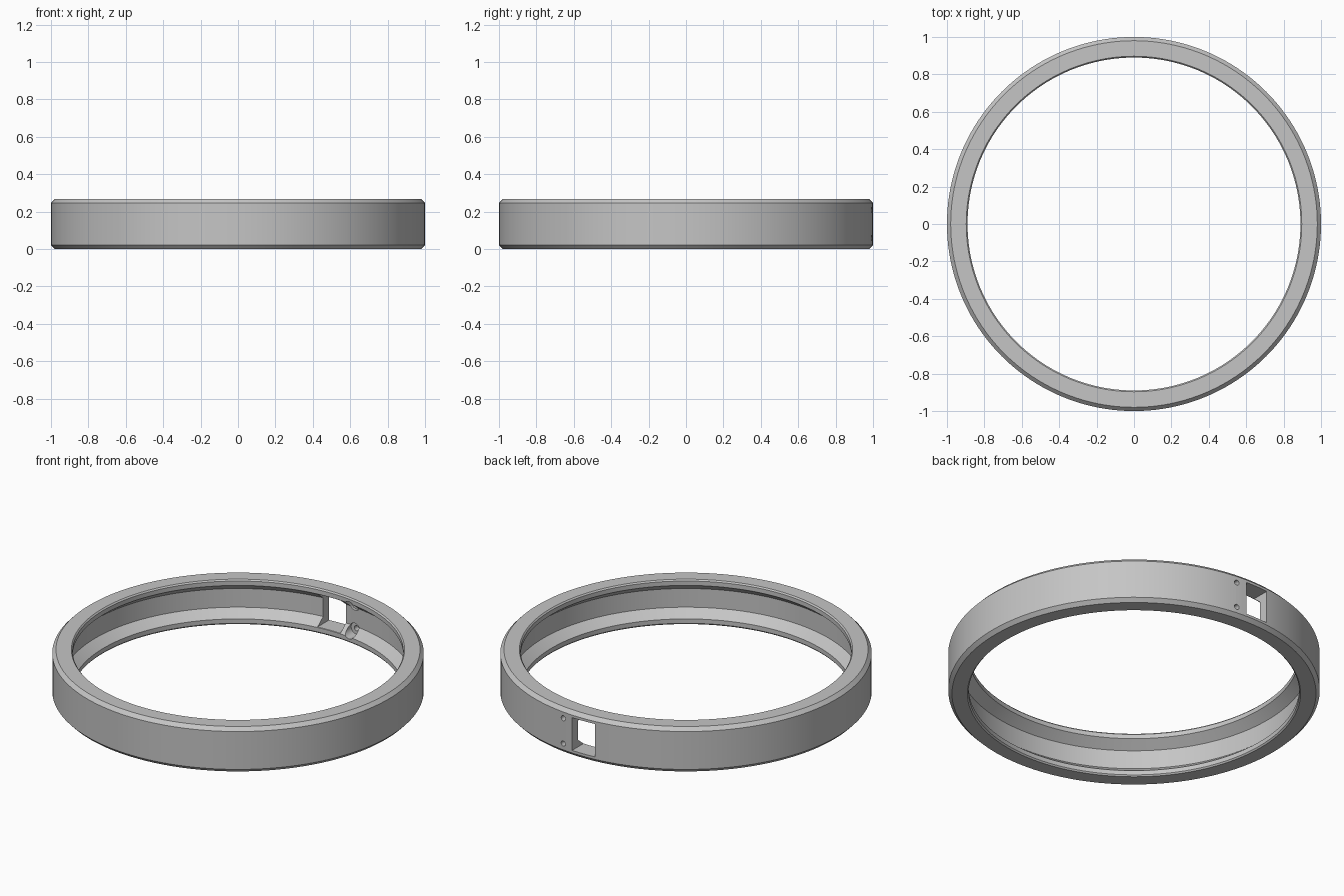
import bpy, bmesh, math
from mathutils import Matrix, Vector

cube = bpy.data.objects.get("Cube")
if cube:
    bpy.data.objects.remove(cube, do_unlink=True)

H = 0.267            # ring height
MID = H / 2
SEGMENTS = 160

grey = bpy.data.materials.new("plain grey")
grey.use_nodes = True
GREY = (0.56, 0.56, 0.56, 1)
grey.diffuse_color = GREY
grey.node_tree.nodes["Principled BSDF"].inputs["Base Color"].default_value = GREY


def add_object(name, bm):
    bmesh.ops.recalc_face_normals(bm, faces=bm.faces)
    mesh = bpy.data.meshes.new(name)
    bm.to_mesh(mesh)
    bm.free()
    mesh.materials.append(grey)
    obj = bpy.data.objects.new(name, mesh)
    bpy.context.collection.objects.link(obj)
    return obj


def lathe(name, profile):
    """Revolve a closed (radius, z) profile around the z axis."""
    bm = bmesh.new()
    rings = []
    for i in range(SEGMENTS):
        a = 2 * math.pi * i / SEGMENTS
        rings.append([bm.verts.new((r * math.cos(a), r * math.sin(a), z)) for r, z in profile])
    n = len(profile)
    for i in range(SEGMENTS):
        p, q = rings[i], rings[(i + 1) % SEGMENTS]
        for j in range(n):
            k = (j + 1) % n
            bm.faces.new((p[j], q[j], q[k], p[k]))
    return add_object(name, bm)


def box_cutter(name, x, y, z):
    bm = bmesh.new()
    centre = Vector([sum(v) / 2 for v in (x, y, z)])
    size = [v[1] - v[0] for v in (x, y, z)]
    bmesh.ops.create_cube(bm, size=1, matrix=Matrix.Translation(centre) @ Matrix.Diagonal((*size, 1)))
    return add_object(name, bm)


def bore_cutter(name, radius, x, y, z):
    """Cylinder lying along y."""
    bm = bmesh.new()
    m = Matrix.Translation((x, (y[0] + y[1]) / 2, z)) @ Matrix.Rotation(math.pi / 2, 4, 'X')
    bmesh.ops.create_cone(bm, cap_ends=True, segments=32, radius1=radius, radius2=radius,
                          depth=y[1] - y[0], matrix=m)
    return add_object(name, bm)


# Ring section: chamfered rim outside, lipped groove with sloping flanks inside
lower = [(0.945, 0.078), (0.89, 0.034), (0.89, 0.008), (0.897, 0), (0.98, 0), (1, 0.021)]
upper = [(r, H - z) for r, z in reversed(lower)]
ring = lathe("ring_body", lower + upper)

# Rectangular window and two counterbored screw holes in the back wall
cutters = [box_cutter("window_cutter", (-0.098, 0.049), (0.8, 1.1), (0.036, H - 0.036))]
for side, z in (("lower", MID - 0.075), ("upper", MID + 0.075)):
    cutters.append(bore_cutter(side + "_hole_cutter", 0.015, 0.111, (0.8, 1.1), z))
    cutters.append(bore_cutter(side + "_counterbore_cutter", 0.036, 0.111, (0.82, 0.955), z))

bpy.ops.object.select_all(action='DESELECT')
bpy.context.view_layer.objects.active = ring
ring.select_set(True)
for cutter in cutters:
    cutter.hide_render = True
    mod = ring.modifiers.new(cutter.name, 'BOOLEAN')
    mod.operation = 'DIFFERENCE'
    mod.solver = 'EXACT'
    mod.object = cutter
    bpy.ops.object.modifier_apply(modifier=mod.name)
for cutter in cutters:
    bpy.data.objects.remove(cutter, do_unlink=True)

bpy.ops.object.shade_smooth_by_angle(angle=math.radians(25))
